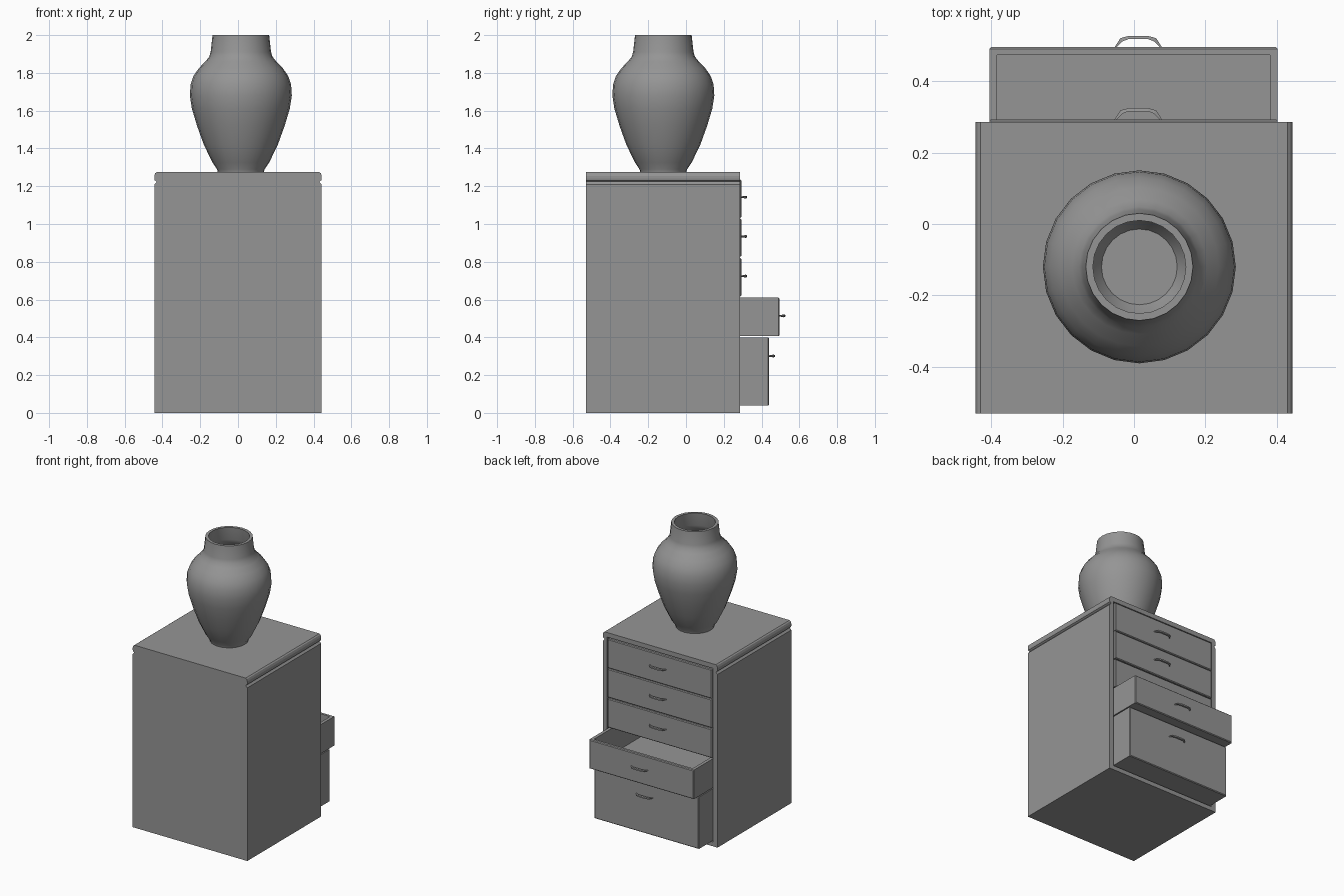
import bpy, bmesh, math

cube = bpy.data.objects.get("Cube")
if cube:
    bpy.data.objects.remove(cube, do_unlink=True)

GREY = bpy.data.materials.new("plain grey")
GREY.use_nodes = True
GREY.diffuse_color = (0.3, 0.3, 0.3, 1)
GREY.node_tree.nodes["Principled BSDF"].inputs["Base Color"].default_value = (0.3, 0.3, 0.3, 1)

FRONT = 0.285   # plane of the cabinet's drawer side
BACK = -0.53


def finish(bm, name, smooth=False):
    bmesh.ops.recalc_face_normals(bm, faces=bm.faces)
    mesh = bpy.data.meshes.new(name)
    bm.to_mesh(mesh)
    bm.free()
    mesh.materials.append(GREY)
    obj = bpy.data.objects.new(name, mesh)
    bpy.context.collection.objects.link(obj)
    if smooth:
        bpy.ops.object.select_all(action='DESELECT')
        obj.select_set(True)
        bpy.context.view_layer.objects.active = obj
        bpy.ops.object.shade_smooth_by_angle(angle=math.radians(40))
    return obj


def add_box(bm, x0, x1, y0, y1, z0, z1):
    verts = bmesh.ops.create_cube(bm, size=1)["verts"]
    for v in verts:
        v.co = ((x0 + x1) / 2 + v.co.x * (x1 - x0),
                (y0 + y1) / 2 + v.co.y * (y1 - y0),
                (z0 + z1) / 2 + v.co.z * (z1 - z0))
    return verts


# Cabinet: half profile mirrored, extruded along the depth
half = [(0.443, 0), (0.443, 1.21), (0.436, 1.217), (0.43, 1.224), (0.441, 1.231),
        (0.443, 1.24), (0.443, 1.255), (0.438, 1.269), (0.43, 1.275)]
bm = bmesh.new()
outline = half + [(-x, z) for x, z in reversed(half)]
face = bm.faces.new([bm.verts.new((x, BACK, z)) for x, z in outline])
ext = bmesh.ops.extrude_face_region(bm, geom=[face])["geom"]
for v in ext:
    if isinstance(v, bmesh.types.BMVert):
        v.co.y = FRONT
cabinet = finish(bm, "cabinet")

# Drawer bay cut into the cabinet
bm = bmesh.new()
add_box(bm, -0.41, 0.41, -0.49, FRONT + 0.1, 0.03, 1.243)
bay = finish(bm, "bay_cutter")
bay.hide_render = True
bay.hide_set(True)
bay.display_type = 'WIRE'
cut = cabinet.modifiers.new("drawer_bay", 'BOOLEAN')
cut.object = bay
cut.operation = 'DIFFERENCE'
cut.solver = 'EXACT'
bpy.context.view_layer.objects.active = cabinet
cabinet.select_set(True)
bpy.ops.object.modifier_apply(modifier=cut.name)
bpy.data.objects.remove(bay, do_unlink=True)


# Drawers: open tray with a softly bevelled front panel
def drawer(name, z0, z1, face_y):
    x0, x1, t = -0.405, 0.402, 0.022
    back = max(-0.48, face_y - 0.75)
    inner = face_y - t
    bm = bmesh.new()
    add_box(bm, x0, x0 + t, back, inner, z0, z1)
    add_box(bm, x1 - t, x1, back, inner, z0, z1)
    add_box(bm, x0 + t, x1 - t, back, back + t, z0, z1)
    add_box(bm, x0 + t, x1 - t, back + t, inner, z0, z0 + t)
    panel = add_box(bm, x0, x1, inner, face_y, z0, z1)
    rim = {e for v in panel for e in v.link_edges
           if all(w.co.y > face_y - 0.001 for w in e.verts)}
    bmesh.ops.bevel(bm, geom=list(rim), offset=0.005, segments=1, affect='EDGES')
    finish(bm, name)


# Handles: bent flat bar, thicker in its middle
def handle(name, z, face_y):
    path = [(0.066, -0.003, 0.004), (0.050, 0.022, 0.006),
            (0.028, 0.028, 0.008)]
    path = [(-x, y, h) for x, y, h in path] + list(reversed(path))
    bm = bmesh.new()
    rings = []
    for x, y, h in path:
        side = 0.006 * (1 if x > 0 else -1) if abs(x) > 0.04 else 0
        near = y - 0.009 if abs(x) < 0.06 else y
        rings.append([bm.verts.new((0.012 + px, face_y + py, z + pz)) for px, py, pz in (
            (x, y + 0.003, -h * 0.6), (x, y + 0.003, h * 0.6),
            (x - side, near + 0.003, h), (x - side, near + 0.003, -h))])
    for a, b in zip(rings, rings[1:]):
        for i in range(4):
            j = (i + 1) % 4
            bm.faces.new((a[i], a[j], b[j], b[i]))
    bm.faces.new(rings[0])
    bm.faces.new(rings[-1])
    finish(bm, name)


drawers = [("top", 1.032, 1.236, 0.293, 1.142), ("second", 0.827, 1.028, 0.293, 0.934),
           ("third", 0.617, 0.820, 0.293, 0.724), ("fourth", 0.407, 0.610, 0.495, 0.514),
           ("bottom", 0.038, 0.400, 0.440, 0.301)]
for label, z0, z1, y, hz in drawers:
    drawer(label + "_drawer", z0, z1, y)
    handle(label + "_handle", hz, y)

# Vase: lathed outer wall, rim and hollow inside
outer = [(0.122, 1.275), (0.126, 1.29), (0.150, 1.325), (0.196, 1.42), (0.232, 1.52),
         (0.259, 1.61), (0.270, 1.68), (0.266, 1.74), (0.250, 1.785), (0.222, 1.825),
         (0.188, 1.86), (0.168, 1.885), (0.160, 1.91), (0.150, 2.0)]
wall = 0.02
inside = [(r - wall, z) for r, z in reversed(outer[1:])]
profile = outer + inside
bm = bmesh.new()
SEG = 24
rings = [[bm.verts.new((0.015 + r * math.cos(a), -0.12 + r * math.sin(a), z))
          for a in (math.tau * i / SEG for i in range(SEG))] for r, z in profile]
for a, b in zip(rings, rings[1:]):
    for i in range(SEG):
        j = (i + 1) % SEG
        bm.faces.new((a[i], a[j], b[j], b[i]))
bm.faces.new(rings[0])
bm.faces.new(rings[-1])
finish(bm, "vase", smooth=True)
